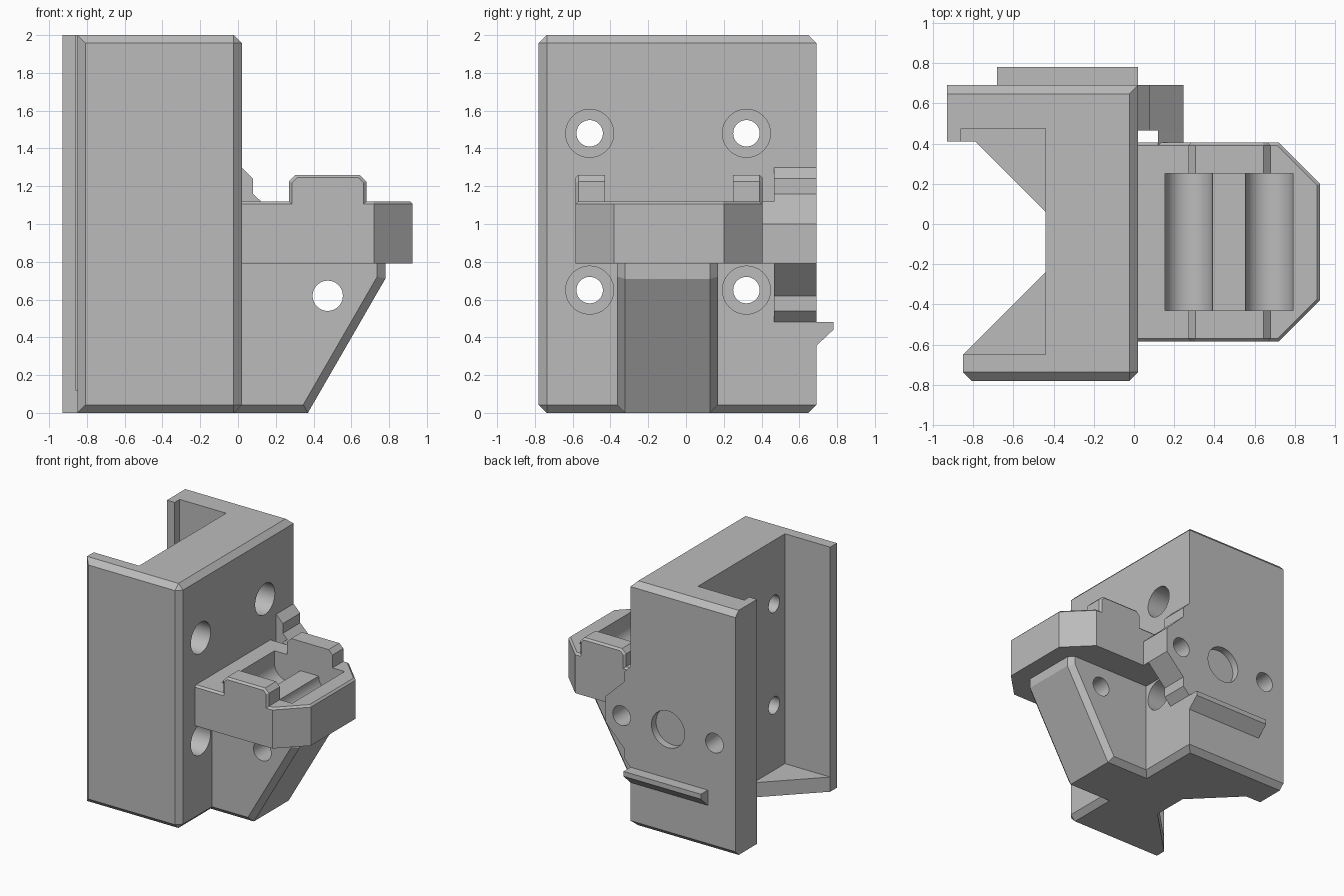
import bpy, bmesh, math
from mathutils import Vector, Matrix

cube = bpy.data.objects.get("Cube")
if cube:
    bpy.data.objects.remove(cube, do_unlink=True)

grey = bpy.data.materials.new("plain grey")
grey.use_nodes = True
colour = (0.5, 0.5, 0.5, 1)
grey.diffuse_color = colour
grey.node_tree.nodes["Principled BSDF"].inputs["Base Color"].default_value = colour

# Maps a flat profile point plus a depth to 3D, by extrusion axis
PLACE = {"x": lambda a, b, d: (d, a, b),
         "y": lambda a, b, d: (a, d, b),
         "z": lambda a, b, d: (a, b, d)}


def prism(name, axis, points, lo, hi, chamfer=0, pick=None):
    """Extrude a profile along an axis and chamfer the edges chosen by pick."""
    bm = bmesh.new()
    ends = [[bm.verts.new(PLACE[axis](a, b, d)) for a, b in points] for d in (lo, hi)]
    for ring in ends:
        bm.faces.new(ring)
    n = len(points)
    for i in range(n):
        j = (i + 1) % n
        bm.faces.new((ends[0][i], ends[0][j], ends[1][j], ends[1][i]))
    bmesh.ops.recalc_face_normals(bm, faces=bm.faces)
    if pick:
        edges = [e for e in bm.edges if pick(e.verts[0].co, e.verts[1].co)]
        bmesh.ops.bevel(bm, geom=edges, offset=chamfer, offset_type="OFFSET",
                        segments=1, profile=0.5, affect="EDGES", clamp_overlap=False)
        bmesh.ops.recalc_face_normals(bm, faces=bm.faces)
    mesh = bpy.data.meshes.new(name)
    bm.to_mesh(mesh)
    bm.free()
    mesh.materials.append(grey)
    obj = bpy.data.objects.new(name, mesh)
    bpy.context.collection.objects.link(obj)
    return obj


def rod(axis, a, b, radius, lo, hi):
    """Round cutter along an axis."""
    turn = [2 * math.pi * i / 48 for i in range(48)]
    ring = [(a + radius * math.cos(t), b + radius * math.sin(t)) for t in turn]
    return prism("cutter", axis, ring, lo, hi)


def box(a0, a1, b0, b1):
    return [(a0, b0), (a1, b0), (a1, b1), (a0, b1)]


def cut(obj, cutters):
    """Subtract each cutter, apply, and discard the cutters."""
    for c in cutters:
        c.hide_render = True
        mod = obj.modifiers.new("cut", "BOOLEAN")
        mod.operation, mod.solver, mod.object = "DIFFERENCE", "EXACT", c
    bpy.context.view_layer.update()
    graph = bpy.context.evaluated_depsgraph_get()
    mesh = bpy.data.meshes.new_from_object(obj.evaluated_get(graph))
    obj.modifiers.clear()
    obj.data = mesh
    for c in cutters:
        bpy.data.objects.remove(c, do_unlink=True)


def near(p, q, axis, value):
    return abs(p[axis] - value) < 1e-4 and abs(q[axis] - value) < 1e-4


# Main C-shaped body, open to the right
FRONT, BACK, SIDE = -0.78, 0.69, 0.02
channel = [(-0.93, BACK), (-0.93, 0.41), (-0.86, 0.41), (-0.86, 0.475),
           (-0.44, 0.475), (-0.44, -0.65), (-0.85, -0.65), (-0.85, FRONT),
           (SIDE, FRONT), (SIDE, BACK)]


def body_edges(p, q):
    if abs(p.z - q.z) > 1:
        return near(p, q, 1, FRONT)
    return near(p, q, 1, FRONT) or near(p, q, 1, BACK) or near(p, q, 0, SIDE)


body = prism("body", "z", channel, 0, 2, 0.043, body_edges)

# Screw holes with counterbores in the left wall
cutters = []
for y in (-0.51, 0.32):
    for z in (0.65, 1.48):
        cutters += [rod("x", y, z, 0.07, -0.6, 0.1), rod("x", y, z, 0.127, -0.28, 0.1)]
# Back wall holes and shallow round recess
HOLE_X, HOLE_Z = (-0.74, 0.1), 0.88
cutters += [rod("y", x, HOLE_Z, 0.08, 0.43, 0.8) for x in HOLE_X]
cutters.append(rod("y", -0.32, HOLE_Z, 0.15, 0.63, 0.8))
cut(body, cutters)

# Triangular floor corners inside the channel
prism("floor_corner_back", "z",
      [(-0.93, 0.41), (-0.79, 0.41), (-0.44, 0.06), (-0.43, 0.06), (-0.43, 0.48), (-0.93, 0.48)],
      0, 0.12)
prism("floor_corner_front", "z",
      [(-0.85, -0.65), (-0.44, -0.24), (-0.43, -0.24), (-0.43, -0.66), (-0.85, -0.66)],
      0, 0.12)

# Hook ridge on the back
prism("back_ridge", "x", [(0.68, 0.48), (0.78, 0.48), (0.78, 0.44), (0.69, 0.355), (0.68, 0.355)],
      -0.68, SIDE)

# Sloping gusset under the shelf
gusset = prism("gusset", "y", [(-0.06, 0), (0.37, 0), (0.78, 0.71), (0.78, 0.8), (-0.06, 0.8)],
               -0.365, 0.17, 0.043,
               lambda p, q: abs(p.y - q.y) < 0.01 and not near(p, q, 2, 0.8)
               and not near(p, q, 0, -0.06))
cut(gusset, [rod("y", 0.475, 0.62, 0.08, -1, 1)])

# Shelf with clipped corners and a cradle for two rollers
shelf = prism("shelf", "z", [(0, -0.585), (0.72, -0.585), (0.925, -0.38), (0.925, 0.2),
                             (0.72, 0.405), (0, 0.405)], 0.79, 1.12, 0.015,
              lambda p, q: near(p, q, 2, 1.12) and not near(p, q, 0, 0))
cradle = [prism("cutter", "y", box(0.155, 0.79, 1.02, 1.3), -0.43, 0.25)]
cradle += [rod("y", x, 1.02, 0.1175, -0.43, 0.25) for x in (0.2725, 0.6725)]
cut(shelf, cradle)

# Raised end blocks on the shelf
block = [(0.27, 1.08), (0.27, 1.225), (0.305, 1.26), (0.645, 1.26), (0.68, 1.225), (0.68, 1.08)]
for name, lo, hi, outer in (("front_block", -0.585, -0.43, -0.585), ("back_block", 0.25, 0.405, 0.405)):
    prism(name, "y", block, lo, hi, 0.015,
          lambda p, q: near(p, q, 1, outer) and not near(p, q, 2, 1.08))

# Stepped side tab with its hole, and the web joining it to the shelf
tab = prism("side_tab", "y", [(-0.02, 1.3), (0.02, 1.3), (0.08, 1.24), (0.08, 1.16), (0.245, 1.0),
                              (0.245, 0.79), (0.08, 0.62), (0.08, 0.54), (0.02, 0.48), (-0.02, 0.48)],
            0.465, BACK)
cut(tab, [rod("y", HOLE_X[1], HOLE_Z, 0.08, 0.43, 0.8)])
web = prism("tab_web", "y", [(0.12, 1.12), (0.245, 1.0), (0.245, 0.79), (0.12, 0.79)], 0.38, 0.47)
cut(web, [rod("y", HOLE_X[1], HOLE_Z, 0.08, 0.41, 0.8)])

# Smooth the round walls, keep the rest crisp
parts = [o for o in bpy.context.scene.objects if o.type == "MESH" and grey.name in o.data.materials]
for o in bpy.context.selected_objects:
    o.select_set(False)
for o in parts:
    o.select_set(True)
bpy.context.view_layer.objects.active = body
bpy.ops.object.shade_smooth_by_angle(angle=math.radians(20))
